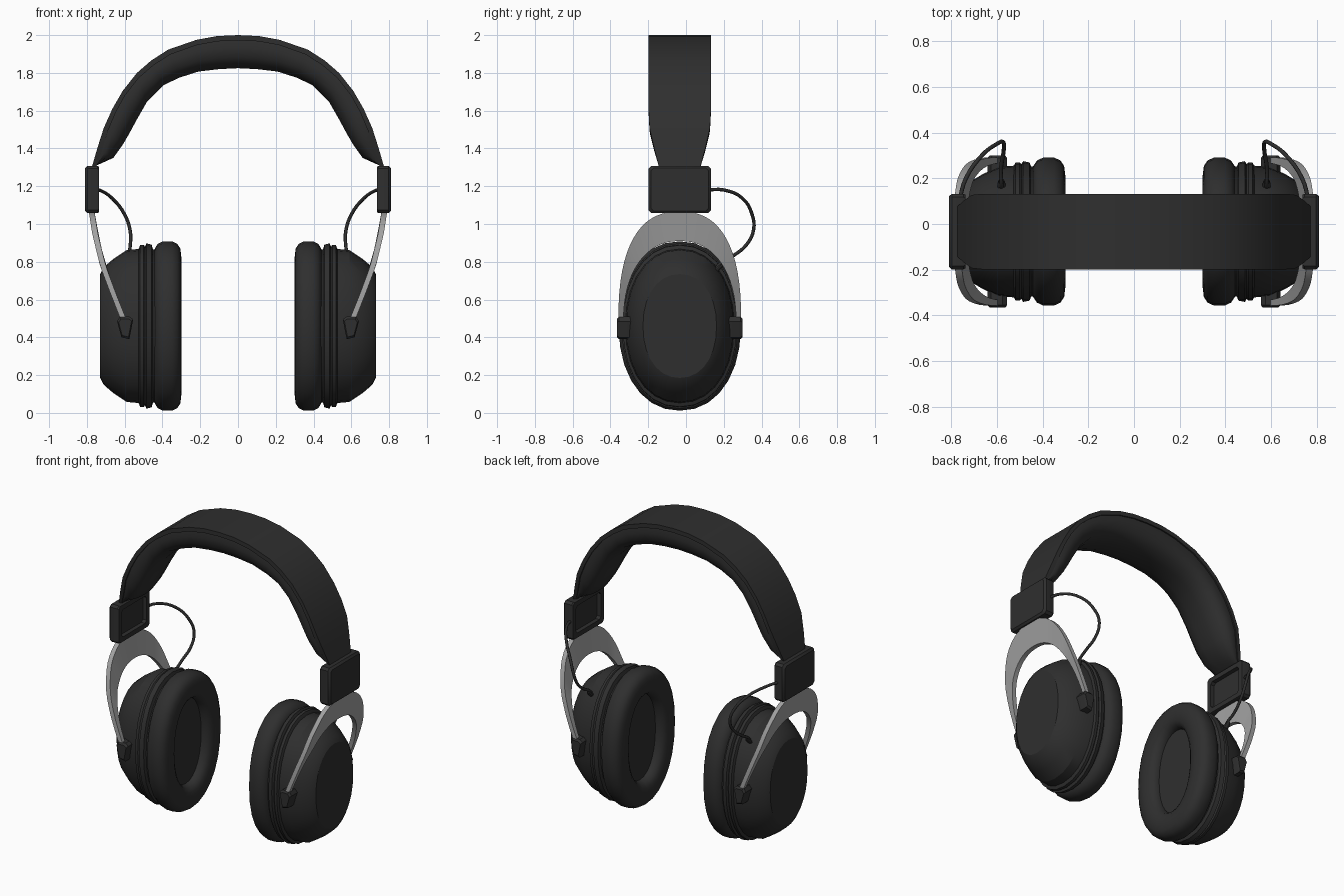
import bpy, bmesh, math
from mathutils import Vector

if "Cube" in bpy.data.objects:
    bpy.data.objects.remove(bpy.data.objects["Cube"])

CY, CZ = -0.033, 0.46      # centre of the ear cups in y and z


def material(name, rgb):
    m = bpy.data.materials.new(name)
    m.diffuse_color = (*rgb, 1)
    m.use_nodes = True
    m.node_tree.nodes["Principled BSDF"].inputs["Base Color"].default_value = m.diffuse_color
    return m


DARK = material("dark_charcoal", (0.028, 0.028, 0.028))
GREY = material("metal_grey", (0.36, 0.36, 0.36))


def loft(name, rings, mat, mirror=True, caps=True, loop=False, angle=35):
    """Skin a list of closed rings, optionally mirrored to the other side."""
    bm = bmesh.new()
    vs = [[bm.verts.new(p) for p in r] for r in rings]
    n = len(vs[0])
    pairs = list(zip(vs, vs[1:])) + ([(vs[-1], vs[0])] if loop else [])
    for a, b in pairs:
        for i in range(n):
            j = (i + 1) % n
            bm.faces.new((a[i], a[j], b[j], b[i]))
    if caps and not loop:
        bm.faces.new(vs[0])
        bm.faces.new(vs[-1])
    bmesh.ops.recalc_face_normals(bm, faces=bm.faces)
    me = bpy.data.meshes.new(name)
    bm.to_mesh(me)
    bm.free()
    ob = bpy.data.objects.new(name, me)
    bpy.context.collection.objects.link(ob)
    me.materials.append(mat)
    bpy.ops.object.select_all(action='DESELECT')
    bpy.context.view_layer.objects.active = ob
    ob.select_set(True)
    bpy.ops.object.shade_smooth_by_angle(angle=math.radians(angle))
    if mirror:
        ob.modifiers.new("mirror", 'MIRROR').use_mirror_merge = False
    return ob


def spow(v, e):
    return math.copysign(abs(v) ** e, v)


def oval(x, hw, hh, n=28, e=0.93):
    """Upright oval ring across the x axis."""
    return [(x, CY + hw * spow(math.cos(t), e), CZ + hh * spow(math.sin(t), e))
            for t in (2 * math.pi * i / n for i in range(n))]


def interp(table, v):
    for (a, p), (b, q) in zip(table, table[1:]):
        if v <= b:
            return p + (q - p) * (v - a) / (b - a)
    return table[-1][1]


# Ear cushion: squarish ring section swept round the oval
cushion = []
for k in range(14):
    a = 2 * math.pi * k / 14
    u, v = spow(math.cos(a), 0.75), spow(math.sin(a), 0.75)
    cushion.append(oval(0.373 + 0.073 * u, 0.2425 + 0.0825 * v, 0.365 + 0.085 * v))
loft("ear_cushion", cushion, DARK, loop=True, angle=50)

# Speaker cover inside the cushion
loft("speaker_cover", [oval(0.36, 0.175, 0.295), oval(0.42, 0.175, 0.295)], DARK)

# Ridged ring between cushion and shell
loft("cup_ring", [oval(*p) for p in (
    (0.43, 0.285, 0.405), (0.45, 0.285, 0.405), (0.457, 0.302, 0.43),
    (0.485, 0.308, 0.438), (0.492, 0.295, 0.42), (0.50, 0.302, 0.43),
    (0.518, 0.302, 0.428), (0.53, 0.28, 0.40))], DARK)

# Tapered outer shell with a flat face
loft("cup_shell", [oval(*p) for p in (
    (0.50, 0.29, 0.41), (0.59, 0.283, 0.402), (0.66, 0.252, 0.355),
    (0.71, 0.222, 0.312), (0.73, 0.195, 0.275))], DARK, angle=25)

# Arched yoke that leans in towards the cup
LEAN = [(0.44, 0.585), (0.48, 0.60), (0.63, 0.66), (0.78, 0.716),
        (0.95, 0.757), (1.08, 0.777)]
yoke = []
for i in range(33):
    t = math.pi * i / 32
    c, s = math.cos(t), math.sin(t)
    ring = []
    for hw, hh, e, d in ((0.325, 0.585, 0.8, 0.015), (0.325, 0.585, 0.8, -0.015),
                         (0.298, 0.43, 0.9, -0.015), (0.298, 0.43, 0.9, 0.015)):
        z = 0.48 + hh * spow(s, e)
        ring.append((interp(LEAN, z) + d, CY + hw * spow(c, e), z))
    yoke.append(ring)
loft("yoke", yoke, GREY)

# Pivot blocks at the yoke tips
for label, side in (("front", -1), ("back", 1)):
    shape = ((0.555, 0.495), (0.575, 0.51), (0.625, 0.51), (0.64, 0.485),
             (0.617, 0.40), (0.575, 0.39))
    loft("pivot_" + label, [[(0.598 + (x - 0.598) * k, CY + side * y, 0.45 + (z - 0.45) * k)
                             for x, z in shape]
                            for y, k in ((0.25, 1), (0.322, 1), (0.333, 0.8))], DARK)


# Slider box with a recess on the inner side
def plate(x, inset):
    w, h, b = 0.165 - inset, 0.125 - inset, 0.015
    return [(x, CY + y, 1.183 + z) for y, z in (
        (-w, b - h), (b - w, -h), (w - b, -h), (w, b - h),
        (w, h - b), (w - b, h), (b - w, h), (-w, h - b))]


loft("slider_box", [plate(0.765, 0.035), plate(0.737, 0.035), plate(0.737, 0.004),
                    plate(0.745, 0), plate(0.797, 0), plate(0.81, 0.012)], DARK)

# Headband: outer x, z, inner x, z, half width, from the top down
HALF = [(0, 2.0, 0, 1.825, 0.165), (0.11, 1.995, 0.1, 1.82, 0.165),
        (0.22, 1.975, 0.21, 1.807, 0.165), (0.37, 1.923, 0.31, 1.775, 0.165),
        (0.46, 1.865, 0.395, 1.735, 0.165), (0.535, 1.80, 0.48, 1.65, 0.165),
        (0.61, 1.705, 0.54, 1.545, 0.165), (0.665, 1.61, 0.575, 1.48, 0.165),
        (0.71, 1.51, 0.61, 1.42, 0.16), (0.745, 1.40, 0.66, 1.35, 0.135),
        (0.777, 1.29, 0.745, 1.312, 0.106)]
stations = [(-a, b, -c, d, w) for a, b, c, d, w in reversed(HALF[1:])] + HALF
shell, pad = [], []
for ox, oz, ix, iz, w in stations:
    o, i = Vector((ox, 0, oz)), Vector((ix, 0, iz))
    f = 0.028 / (i - o).length

    def at(frac, y):
        p = o.lerp(i, frac)
        return (p.x, CY + y, p.z)

    shell.append([at(0, -w), at(0, w), at(f, w), at(f, -w)])
    g = 1 - f
    pad.append([at(f * 0.8, -w * 0.94), at(f * 0.8, w * 0.94), at(f + 0.25 * g, w * 0.98),
                at(f + 0.6 * g, w * 0.92), at(f + 0.88 * g, w * 0.7), at(1, w * 0.3),
                at(1, -w * 0.3), at(f + 0.88 * g, -w * 0.7), at(f + 0.6 * g, -w * 0.92),
                at(f + 0.25 * g, -w * 0.98)])
loft("headband_shell", shell, DARK, mirror=False)
loft("headband_pad", pad, DARK, mirror=False, angle=50)

# Short cable from each slider box into the back of its cup
CABLE = [(0.765, 0.10, 1.18), (0.735, 0.20, 1.18), (0.665, 0.30, 1.135),
         (0.60, 0.35, 1.05), (0.572, 0.358, 0.97), (0.57, 0.32, 0.89),
         (0.582, 0.24, 0.825), (0.58, 0.17, 0.78), (0.58, 0.15, 0.74)]
for label, s in (("right", 1), ("left", -1)):
    cu = bpy.data.curves.new("cable_" + label, 'CURVE')
    cu.dimensions = '3D'
    cu.bevel_depth = 0.009
    cu.bevel_resolution = 2
    cu.resolution_u = 4
    cu.use_fill_caps = True
    sp = cu.splines.new('BEZIER')
    sp.bezier_points.add(len(CABLE) - 1)
    for bp, (x, y, z) in zip(sp.bezier_points, CABLE):
        bp.co = (s * x, y, z)
        bp.handle_left_type = bp.handle_right_type = 'AUTO'
    cu.materials.append(DARK)
    bpy.context.collection.objects.link(bpy.data.objects.new("cable_" + label, cu))

# Cable collar where it enters the cup
loft("cable_collar", [[(0.58 + r * math.cos(a), 0.165 + r * math.sin(a) + k, 0.76 + k)
                       for a in (math.pi * j / 5 for j in range(10))]
                      for r, k in ((0.018, -0.05), (0.018, 0.01), (0.011, 0.025))], DARK)
